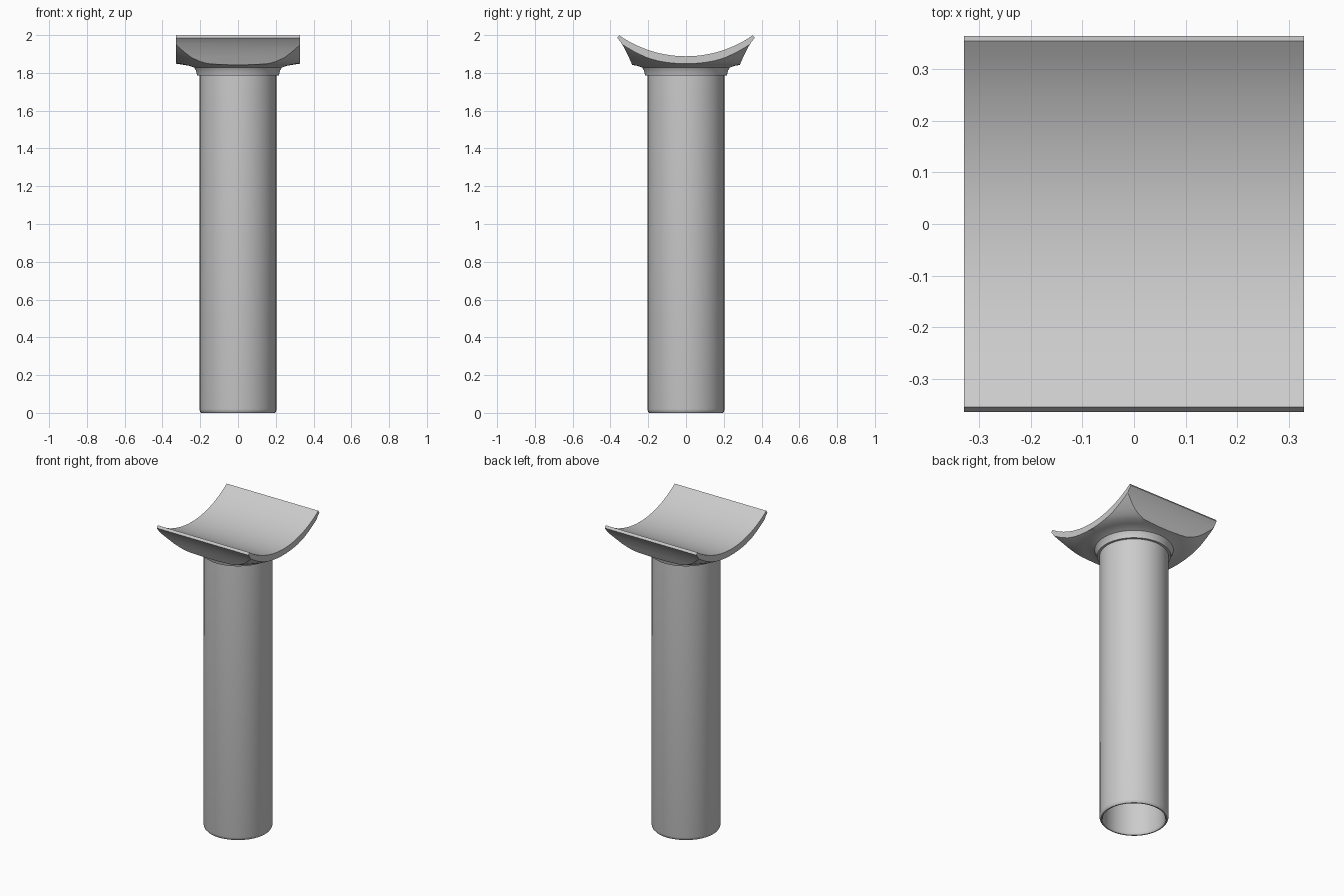
import bpy, bmesh
from math import sin, cos, pi, sqrt, radians

cube = bpy.data.objects.get("Cube")
if cube:
    bpy.data.objects.remove(cube, do_unlink=True)

grey = bpy.data.materials.new("light grey")
grey.use_nodes = True
colour = (0.6, 0.6, 0.6, 1)
grey.diffuse_color = colour
grey.node_tree.nodes["Principled BSDF"].inputs["Base Color"].default_value = colour


def make_object(name, bm):
    bmesh.ops.recalc_face_normals(bm, faces=bm.faces)
    mesh = bpy.data.meshes.new(name)
    bm.to_mesh(mesh)
    bm.free()
    mesh.materials.append(grey)
    obj = bpy.data.objects.new(name, mesh)
    bpy.context.collection.objects.link(obj)
    return obj


def lathe(name, profile, sides):
    """Solid of revolution; a radius of zero becomes a pole."""
    bm = bmesh.new()
    verts = [bm.verts.new((r, 0, z)) for r, z in profile]
    edges = [bm.edges.new(pair) for pair in zip(verts, verts[1:])]
    bmesh.ops.spin(bm, geom=verts + edges, cent=(0, 0, 0), axis=(0, 0, 1),
                   angle=2 * pi, steps=sides, use_merge=False)
    bmesh.ops.remove_doubles(bm, verts=bm.verts, dist=0.0001)
    return make_object(name, bm)


def extrude_x(name, outline, half_width):
    """Prism along x from a closed (y, z) outline."""
    bm = bmesh.new()
    face = bm.faces.new([bm.verts.new((-half_width, y, z)) for y, z in outline])
    new = bmesh.ops.extrude_face_region(bm, geom=[face])["geom"]
    moved = [v for v in new if isinstance(v, bmesh.types.BMVert)]
    bmesh.ops.translate(bm, verts=moved, vec=(2 * half_width, 0, 0))
    return make_object(name, bm)


def smooth(obj, degrees):
    bpy.ops.object.select_all(action="DESELECT")
    obj.select_set(True)
    bpy.context.view_layer.objects.active = obj
    bpy.ops.object.shade_smooth_by_angle(angle=radians(degrees))


# Hollow post with rounded rim and a closed top
post = lathe("post", [
    (0, 1.80), (0.203, 1.80), (0.204, 0.02), (0.201, 0.007), (0.195, 0),
    (0.188, 0), (0.184, 0.006), (0.182, 0.02), (0.182, 1.76), (0, 1.76)], 40)
smooth(post, 40)

# Cradle block: circular trough on top, flared edges at front and back
radius, half_chord, trough_z = 0.618, 0.354, 1.888
steps = 28
trough = []
for i in range(steps + 1):
    y = half_chord * (2 * i / steps - 1)
    trough.append((y, trough_z + radius - sqrt(radius ** 2 - y ** 2)))
edge = [(0.364, 1.985), (0.347, 1.965), (0.33, 1.938), (0.308, 1.895),
        (0.286, 1.845), (0.26, 1.74)]
outline = trough + edge + [(-y, z) for y, z in reversed(edge)]
saddle = extrude_x("saddle", outline, 0.329)

# Bell-shaped flare that shapes the underside of the cradle
bell = lathe("bell_cutter", [
    (0, 1.787), (0.217, 1.787), (0.222, 1.812), (0.232, 1.828), (0.255, 1.837),
    (0.29, 1.843), (0.33, 1.849), (0.36, 1.863), (0.39, 1.882), (0.425, 1.91),
    (0.46, 1.94), (0.52, 2.0), (0.6, 2.1), (0, 2.1)], 64)
trim = saddle.modifiers.new("flare", "BOOLEAN")
trim.operation = "INTERSECT"
trim.solver = "EXACT"
trim.object = bell
bpy.context.view_layer.objects.active = saddle
bpy.ops.object.modifier_apply(modifier=trim.name)
bpy.data.objects.remove(bell, do_unlink=True)
smooth(saddle, 28)
